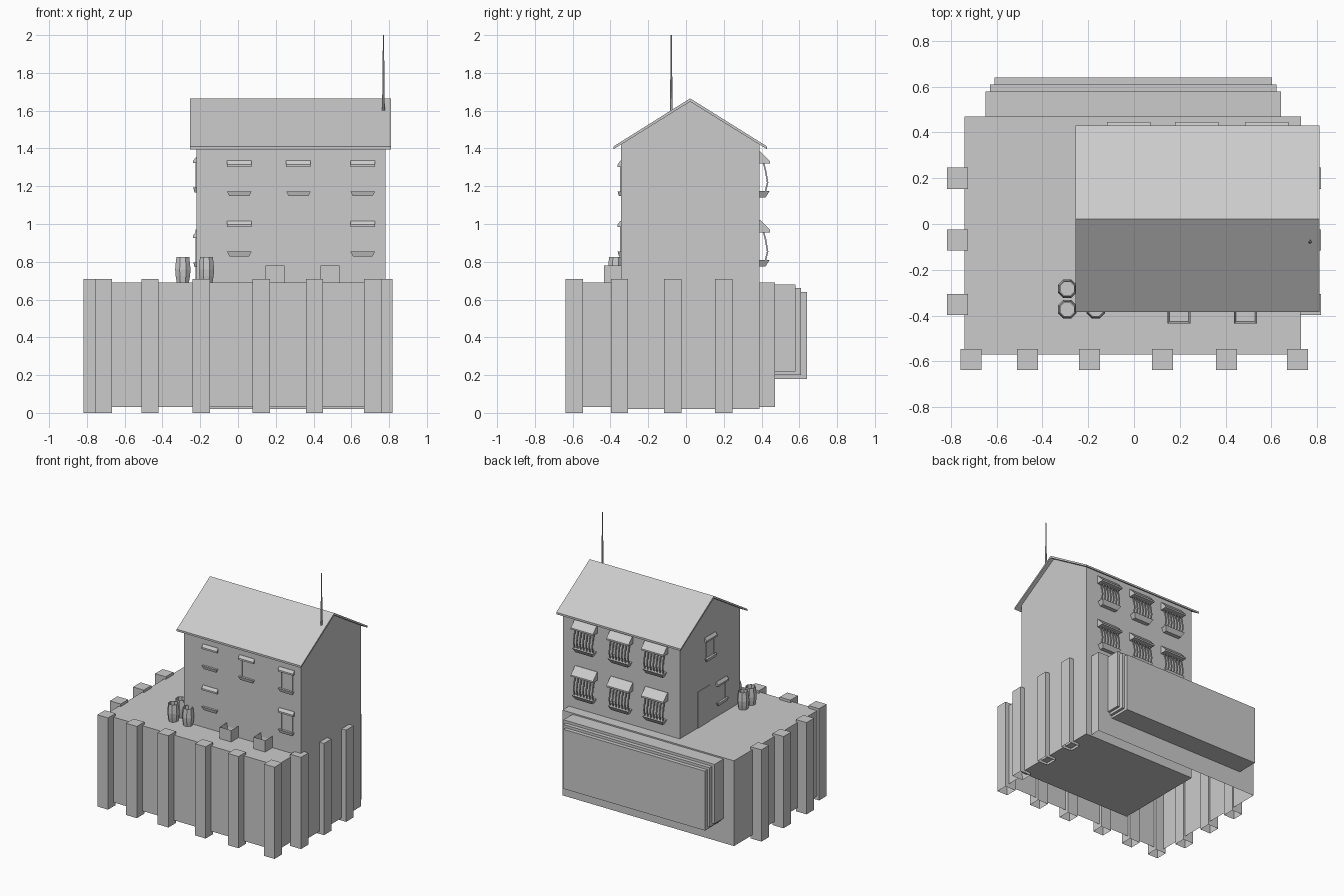
import bpy, bmesh, math
from mathutils import Matrix, Vector

if "Cube" in bpy.data.objects:
    bpy.data.objects.remove(bpy.data.objects["Cube"])


def finish(name, bm):
    bmesh.ops.recalc_face_normals(bm, faces=bm.faces[:])
    me = bpy.data.meshes.new(name)
    bm.to_mesh(me)
    bm.free()
    ob = bpy.data.objects.new(name, me)
    bpy.context.collection.objects.link(ob)
    return ob


def add_box(bm, x0, x1, y0, y1, z0, z1, open_side=0):
    m = Matrix.Translation(((x0+x1)/2, (y0+y1)/2, (z0+z1)/2)) @ Matrix.Diagonal((x1-x0, y1-y0, z1-z0, 1))
    vs = bmesh.ops.create_cube(bm, size=1, matrix=m)['verts']
    if open_side:
        f = [f for f in set(f for v in vs for f in v.link_faces) if f.normal.z * open_side > 0.9]
        bmesh.ops.delete(bm, geom=f, context='FACES_ONLY')
    return vs


def box(name, *dims, open_side=0):
    bm = bmesh.new()
    add_box(bm, *dims, open_side=open_side)
    return finish(name, bm)


def add_prism(bm, prof, x0, x1, m=Matrix.Identity(4)):
    """Extrude a (y, z) profile along x."""
    a = [bm.verts.new(m @ Vector((x0, y, z))) for y, z in prof]
    b = [bm.verts.new(m @ Vector((x1, y, z))) for y, z in prof]
    bm.faces.new(a)
    bm.faces.new(b[::-1])
    n = len(prof)
    for i in range(n):
        bm.faces.new((a[i], b[i], b[(i+1) % n], a[(i+1) % n]))


def lathe(name, prof, loc, sides):
    bm = bmesh.new()
    rings = [[bm.verts.new((r*math.cos(2*math.pi*(i+.5)/sides), r*math.sin(2*math.pi*(i+.5)/sides), z))
              for i in range(sides)] for r, z in prof]
    for a, b in zip(rings, rings[1:]):
        for i in range(sides):
            j = (i+1) % sides
            bm.faces.new((a[i], a[j], b[j], b[i]))
    bm.faces.new(rings[0])
    bm.faces.new(rings[-1])
    ob = finish(name, bm)
    ob.location = loc
    return ob


# Foundation block and its buttress piles, open underneath
box("foundation", -.74, .73, -.57, .47, .03, .69, open_side=-1)
piles = [(x, -.592) for x in (-.712, -.466, -.195, .124, .405, .714)]
piles += [(s*.772, y) for s in (-1, 1) for y in (.2, -.07, -.352)]
for x, y in piles:
    box("pile", x-.046, x+.046, y-.046, y+.046, 0, .71, open_side=-1)

# Stepped panels on the back of the foundation
for i in range(3):
    d = .02*i
    box("back_panel", -.65+d, .643-d, .46, .58+.03*i, .22-d, .68-d)

# House walls with gables, running down through the foundation
bm = bmesh.new()
add_prism(bm, [(-.345, .02), (.39, .02), (.39, 1.42), (.022, 1.65), (-.345, 1.42)], -.22, .78)
finish("house_walls", bm)

# Pitched roof
bm = bmesh.new()
add_prism(bm, [(-.385, 1.41), (.022, 1.665), (.43, 1.41), (.43, 1.395), (.022, 1.648), (-.385, 1.395)], -.255, .81)
finish("roof", bm)

# Antenna
lathe("antenna", [(.008, 1.6), (.006, 1.75), (.003, 2.0)], (.77, -.078, 0), 8)


def wall_matrix(x, y, z, angle):
    # local -y is the outward direction of the wall
    return Matrix.Translation((x, y, z)) @ Matrix.Rotation(math.radians(angle), 4, 'Z')


def add_sill(bm, m, w, depth, z0, z1, taper):
    vs = add_box(bm, -w/2, w/2, -depth, .005, z0, z1)
    for v in vs:
        if v.co.z < (z0+z1)/2:
            v.co.x *= taper
            if v.co.y < 0:
                v.co.y *= .6
    bmesh.ops.transform(bm, matrix=m, verts=vs)


def small_window(m, w=.13):
    # z = 0 is the middle of the window
    bm = bmesh.new()
    add_prism(bm, [(.005, .095), (-.002, .095), (-.017, .075), (-.017, .062), (.005, .062)], -w/2, w/2, m)
    add_sill(bm, m, w, .017, -.093, -.068, .8)
    for s in (-1, 1):
        vs = add_box(bm, s*w*.36-.005, s*w*.36+.005, -.004, .005, -.07, .065)
        bmesh.ops.transform(bm, matrix=m, verts=vs)
    finish("small_window", bm)


for x, z in [(.007, 1.24), (.32, 1.24), (.66, 1.24), (.007, .922), (.66, .922)]:
    small_window(wall_matrix(x, -.345, z, 0))
small_window(wall_matrix(-.22, .02, 1.26, -90))
small_window(wall_matrix(-.22, -.12, .865, -90))

# Door in the left gable wall
box("door", -.224, -.21, .025, .175, .69, .97)


def barred_window(m, w=.19):
    bm = bmesh.new()
    # sloping hood and tapered sill
    add_prism(bm, [(.005, .125), (-.003, .125), (-.056, .072), (-.056, .06), (.005, .06)], -w/2, w/2, m)
    add_sill(bm, m, w*.92, .052, -.12, -.086, .8)
    # bowed bars
    n = 7
    for i in range(n):
        x = (i/(n-1)-.5)*w*.84
        out = [(-.024, .065), (-.036, .02), (-.046, -.04), (-.034, -.09)]
        add_prism(bm, out + [(y+.008, z) for y, z in out[::-1]], x-.004, x+.004, m)
    finish("barred_window", bm)


for x in (-.022, .275, .58):
    for z in (1.26, .895):
        barred_window(wall_matrix(x, .39, z, 180))

# Barrels with recessed lids
for x, y in [(-.292, -.283), (-.292, -.373), (-.167, -.373)]:
    lathe("barrel", [(.035, 0), (.041, .035), (.044, .068), (.041, .1), (.037, .135), (.032, .135), (.032, .1)],
          (x, y, .69), 8)

# Open planter boxes against the front wall
for x in (.196, .487):
    bm = bmesh.new()
    add_box(bm, x-.05, x+.05, -.435, -.34, .685, .78)
    top = [f for f in bm.faces if f.normal.z > .9]
    bmesh.ops.inset_region(bm, faces=top, thickness=.012)
    bmesh.ops.translate(bm, vec=(0, 0, -.05), verts=top[0].verts[:])
    top_z = min(v.co.z for v in top[0].verts)
    finish("planter", bm)
